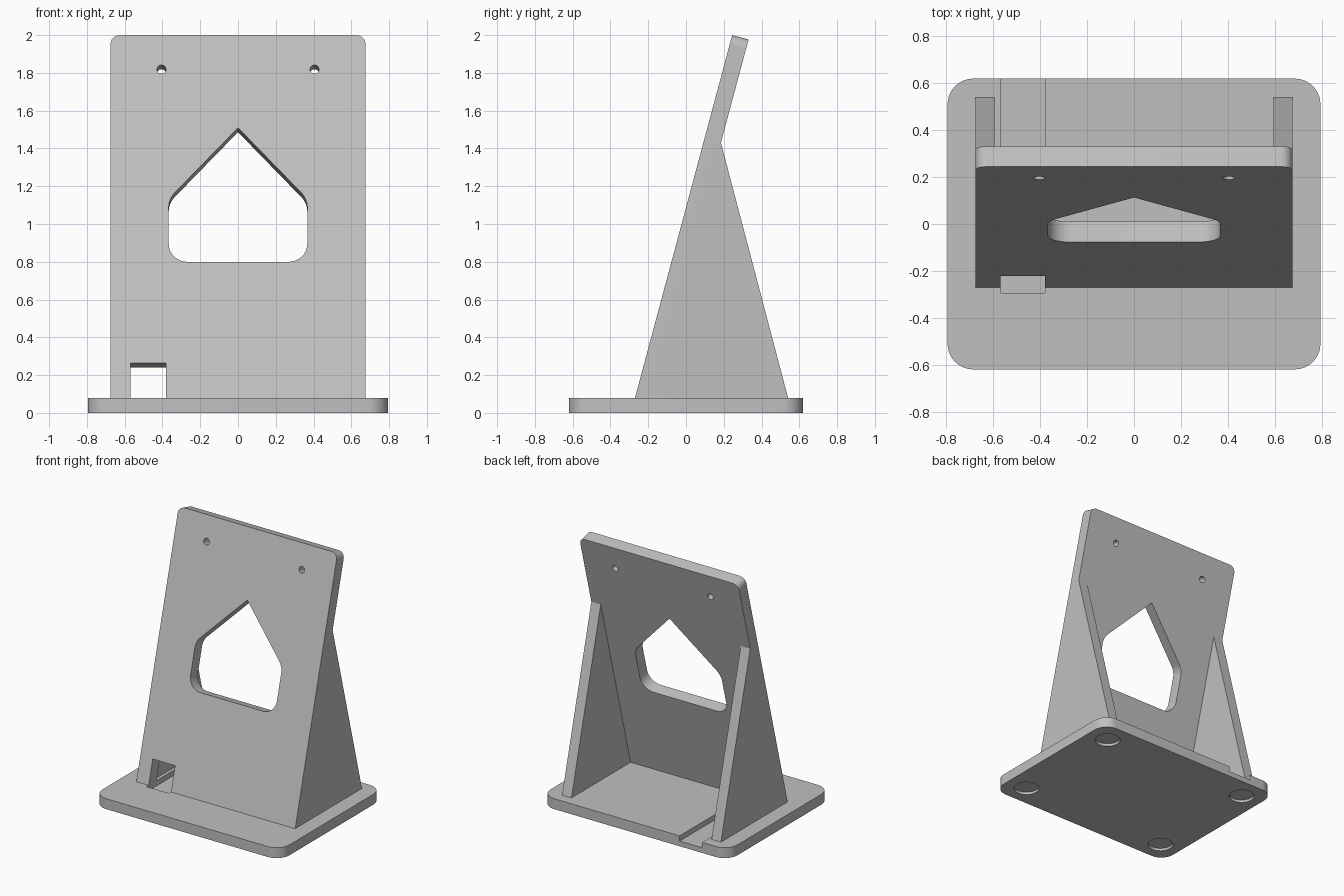
import bpy, bmesh
from math import radians, cos, sin, pi, tan
from mathutils import Matrix, Vector

cube = bpy.data.objects.get("Cube")
if cube:
    bpy.data.objects.remove(cube, do_unlink=True)

grey = bpy.data.materials.new("light grey plastic")
grey.use_nodes = True
colour = (0.53, 0.53, 0.53, 1)
grey.diffuse_color = colour
grey.node_tree.nodes["Principled BSDF"].inputs["Base Color"].default_value = colour

LEAN = radians(15)
THICK = 0.09
BASE_TOP = 0.08
HALF_W = 0.675


def rounded(corners, steps=10):
    """Turn (x, y, radius) corners into an outline with filleted corners."""
    out = []
    for i, (x, y, r) in enumerate(corners):
        p = Vector((x, y))
        if r == 0:
            out.append(p)
            continue
        a = (Vector(corners[i - 1][:2]) - p).normalized()
        b = (Vector(corners[(i + 1) % len(corners)][:2]) - p).normalized()
        half = a.angle(b) / 2
        centre = p + (a + b).normalized() * (r / sin(half))
        start = p + a * (r / tan(half)) - centre
        end = p + b * (r / tan(half)) - centre
        sweep = pi - 2 * half
        for k in range(steps + 1):
            t = k / steps * sweep
            out.append(centre + (start * sin(sweep - t) + end * sin(t)) / sin(sweep))
    return out


def rectangle(x0, x1, y0, y1, low=0, high=0):
    return rounded([(x0, y0, low), (x1, y0, low), (x1, y1, high), (x0, y1, high)])


def circle(x, y, r, n=32):
    return [Vector((x + r * cos(2 * pi * k / n), y + r * sin(2 * pi * k / n)))
            for k in range(n)]


def prism(name, outline, z0, z1, matrix=Matrix()):
    """Extrude an outline between two heights, then place it."""
    bm = bmesh.new()
    face = bm.faces.new([bm.verts.new((p.x, p.y, z0)) for p in outline])
    ext = bmesh.ops.extrude_face_region(bm, geom=[face])
    verts = [v for v in ext["geom"] if isinstance(v, bmesh.types.BMVert)]
    bmesh.ops.translate(bm, verts=verts, vec=(0, 0, z1 - z0))
    bmesh.ops.transform(bm, matrix=matrix, verts=bm.verts)
    bmesh.ops.recalc_face_normals(bm, faces=bm.faces)
    mesh = bpy.data.meshes.new(name)
    bm.to_mesh(mesh)
    bm.free()
    mesh.materials.append(grey)
    obj = bpy.data.objects.new(name, mesh)
    bpy.context.collection.objects.link(obj)
    return obj


def combine(target, tool, operation):
    """Apply a boolean and remove the tool."""
    mod = target.modifiers.new(operation.lower(), "BOOLEAN")
    mod.object, mod.operation, mod.solver = tool, operation, "EXACT"
    bpy.context.view_layer.objects.active = target
    bpy.ops.object.modifier_apply(modifier=mod.name)
    bpy.data.objects.remove(tool, do_unlink=True)


def finish(obj):
    bpy.ops.object.select_all(action="DESELECT")
    obj.select_set(True)
    bpy.context.view_layer.objects.active = obj
    bpy.ops.object.shade_smooth_by_angle(angle=radians(25))


# Base with cable channel and foot recesses
base = prism("base", rectangle(-0.795, 0.795, -0.62, 0.62, 0.11, 0.11), 0, BASE_TOP)
combine(base, prism("channel_cutter", rectangle(-0.57, -0.38, -0.295, 0.7), 0.04, 0.2),
        "DIFFERENCE")
for sx in (-1, 1):
    for sy in (-1, 1):
        recess = prism("foot_cutter", circle(sx * 0.63, sy * 0.455, 0.09), -0.05, 0.02)
        combine(base, recess, "DIFFERENCE")
finish(base)

# Leaning back plate: local x across, y up the slope, z out of its front
lean = Matrix.Translation((0, -0.27, BASE_TOP)) @ Matrix.Rotation(pi / 2 - LEAN, 4, "X")
height = (2 - BASE_TOP) / cos(LEAN)
plate = prism("back_plate", rectangle(-HALF_W, HALF_W, -0.03, height, 0, 0.05),
              -THICK, 0, lean)

# Triangular side walls behind the plate
side = Matrix(((0, 0, 1, 0), (1, 0, 0, 0), (0, 1, 0, 0), (0, 0, 0, 1)))
triangle = [Vector(p) for p in ((-0.22, 0.05), (0.548, 0.05), (0.185, 1.43), (0.15, 1.43))]
for x0, x1 in ((-HALF_W, -0.595), (0.595, HALF_W)):
    combine(plate, prism("side_wall", triangle, x0, x1, side), "UNION")

# House-shaped window, cable notch and screw holes through the plate
window = rounded([(-0.367, 0.745, 0.1), (0.367, 0.745, 0.1), (0.367, 1.09, 0.12),
                  (0, 1.48, 0), (-0.367, 1.09, 0.12)])
cuts = [window, rectangle(-0.57, -0.38, -0.1, 0.19)]
cuts += [circle(s * 0.405, 1.8, 0.024) for s in (-1, 1)]
for outline in cuts:
    combine(plate, prism("plate_cutter", outline, -0.15, 0.1, lean), "DIFFERENCE")
finish(plate)
